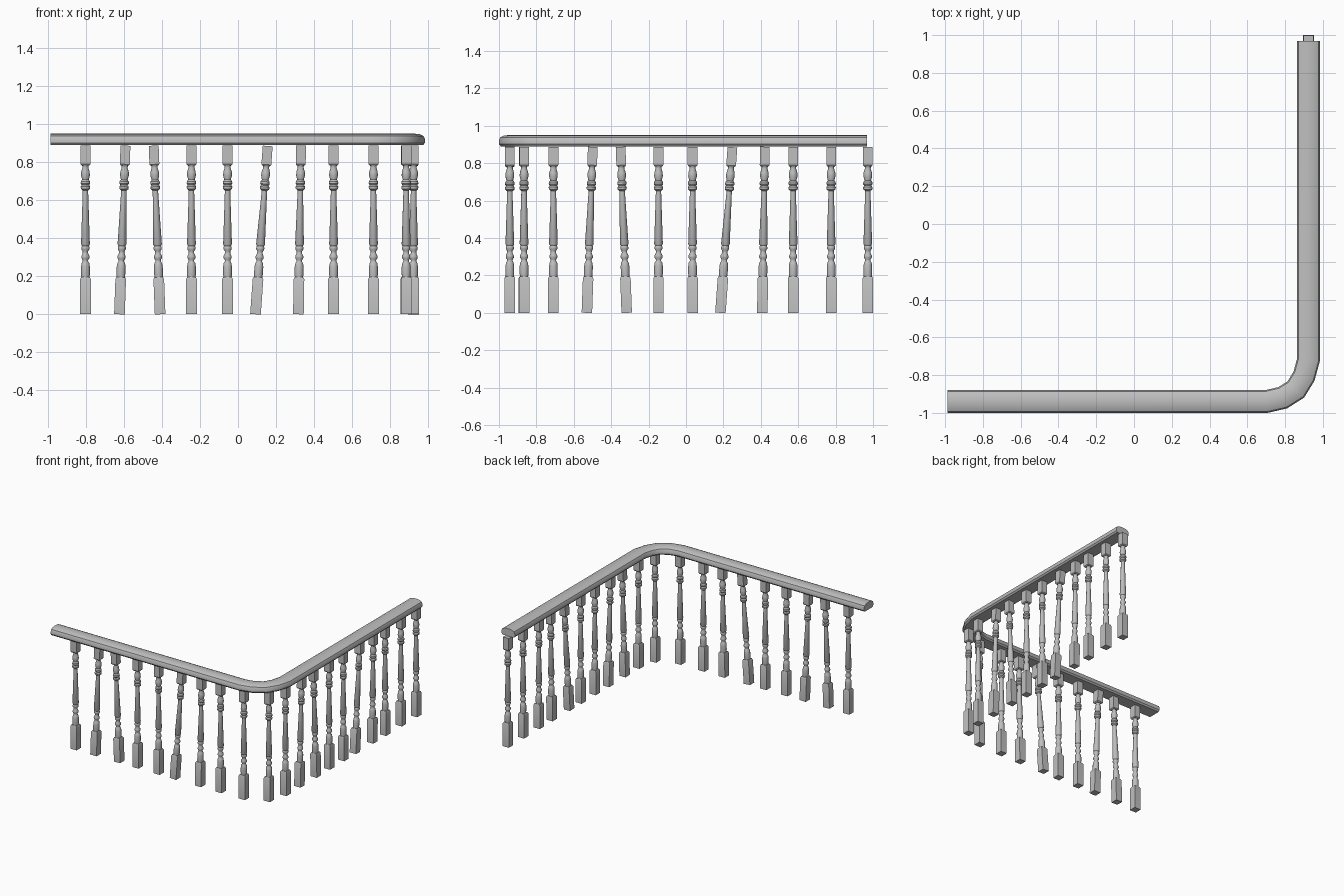
import bpy
import bmesh
from math import cos, sin, pi, sqrt, radians
from mathutils import Vector, Matrix

cube = bpy.data.objects.get("Cube")
if cube:
    bpy.data.objects.remove(cube, do_unlink=True)

grey = bpy.data.materials.new("plain grey")
grey.use_nodes = True
colour = (0.52, 0.52, 0.52, 1)
grey.diffuse_color = colour
grey.node_tree.nodes["Principled BSDF"].inputs["Base Color"].default_value = colour


def skin(bm, rings):
    """Join successive vertex rings with quads and cap both ends."""
    loops = [[bm.verts.new(p) for p in ring] for ring in rings]
    n = len(loops[0])
    for a, b in zip(loops, loops[1:]):
        for i in range(n):
            j = (i + 1) % n
            bm.faces.new((a[i], a[j], b[j], b[i]))
    bm.faces.new(loops[0][::-1])
    bm.faces.new(loops[-1])


def stack(bm, profile, sides):
    """Rings of (half width, height): a square block or a turned shape."""
    grow = sqrt(2) if sides == 4 else 1
    turns = [2 * pi * (i + 0.5) / sides for i in range(sides)]
    skin(bm, [[(r * grow * cos(t), r * grow * sin(t), z) for t in turns]
              for r, z in profile])


def to_mesh(bm, name):
    bmesh.ops.recalc_face_normals(bm, faces=bm.faces[:])
    mesh = bpy.data.meshes.new(name)
    bm.to_mesh(mesh)
    bm.free()
    mesh.materials.append(grey)
    return mesh


def place(name, mesh):
    obj = bpy.data.objects.new(name, mesh)
    bpy.context.collection.objects.link(obj)
    return obj


def smooth(obj):
    bpy.ops.object.select_all(action='DESELECT')
    obj.select_set(True)
    bpy.context.view_layer.objects.active = obj
    bpy.ops.object.shade_smooth_by_angle(angle=radians(35))


# Handrail: domed section swept round the corner with mitred joints
half = [(0.05, 0.89), (0.06, 0.902), (0.06, 0.922), (0.053, 0.938),
        (0.032, 0.948)]
section = half + [(0, 0.951)] + [(-w, z) for w, z in reversed(half)]
path = [Vector(p) for p in (
    (-0.987, -0.94), (0.70, -0.94), (0.787, -0.92), (0.857, -0.876),
    (0.90, -0.806), (0.924, -0.718), (0.924, 0.968))]
rings = []
for i, p in enumerate(path):
    before = (p - path[max(i - 1, 0)]).normalized()
    after = (path[min(i + 1, len(path) - 1)] - p).normalized()
    along = (before + after).normalized()
    side = Vector((along.y, -along.x))
    mitre = 1 / along.dot(after if after.length else before)
    rings.append([(p.x + side.x * w * mitre, p.y + side.y * w * mitre, z)
                  for w, z in section])
bm = bmesh.new()
skin(bm, rings)
smooth(place("handrail", to_mesh(bm, "handrail")))

# Baluster: square foot, turned middle, square head
bm = bmesh.new()
stack(bm, [(0.028, 0), (0.028, 0.185), (0.023, 0.195)], 4)
stack(bm, [(0.022, 0.19), (0.024, 0.21), (0.024, 0.25), (0.021, 0.268),
           (0.015, 0.278), (0.015, 0.285), (0.022, 0.296), (0.022, 0.306),
           (0.015, 0.32), (0.015, 0.332), (0.022, 0.342), (0.022, 0.352),
           (0.019, 0.36), (0.024, 0.368), (0.015, 0.64), (0.015, 0.652),
           (0.025, 0.66), (0.026, 0.672), (0.02, 0.68), (0.026, 0.688),
           (0.025, 0.7), (0.018, 0.708), (0.024, 0.73), (0.023, 0.75),
           (0.016, 0.772), (0.017, 0.78), (0.022, 0.79)], 12)
stack(bm, [(0.021, 0.783), (0.026, 0.79), (0.026, 0.888)], 4)
baluster = to_mesh(bm, "baluster")


def add_baluster(name, foot, head, yaw=0):
    """Stand a baluster on foot, leaning so that its axis passes through head."""
    foot, head = Vector((*foot, 0)), Vector((*head, 0.84))
    lean = Vector((0, 0, 1)).rotation_difference(head - foot)
    obj = place(name, baluster)
    obj.matrix_world = (Matrix.Translation(foot) @ lean.to_matrix().to_4x4()
                        @ Matrix.Rotation(radians(yaw), 4, 'Z'))
    return obj


# Foot position and lean along each run
front_run = [(-0.803, 0), (-0.624, 0.03), (-0.41, -0.032), (-0.245, 0),
             (-0.055, 0), (0.092, 0.061), (0.318, 0.013), (0.503, 0),
             (0.713, 0)]
side_run = [(-0.709, 0), (-0.53, 0.03), (-0.317, -0.031), (-0.147, 0),
            (0.035, 0), (0.184, 0.061), (0.408, 0.013), (0.573, 0),
            (0.776, 0), (0.972, 0)]
smooth(add_baluster("corner_baluster", (0.885, -0.866), (0.885, -0.866), 3))
for i, (x, lean) in enumerate(front_run):
    add_baluster(f"front_baluster_{i + 1}", (x, -0.942), (x + lean, -0.942))
for i, (y, lean) in enumerate(side_run):
    add_baluster(f"side_baluster_{i + 1}", (0.924, y), (0.924, y + lean))
